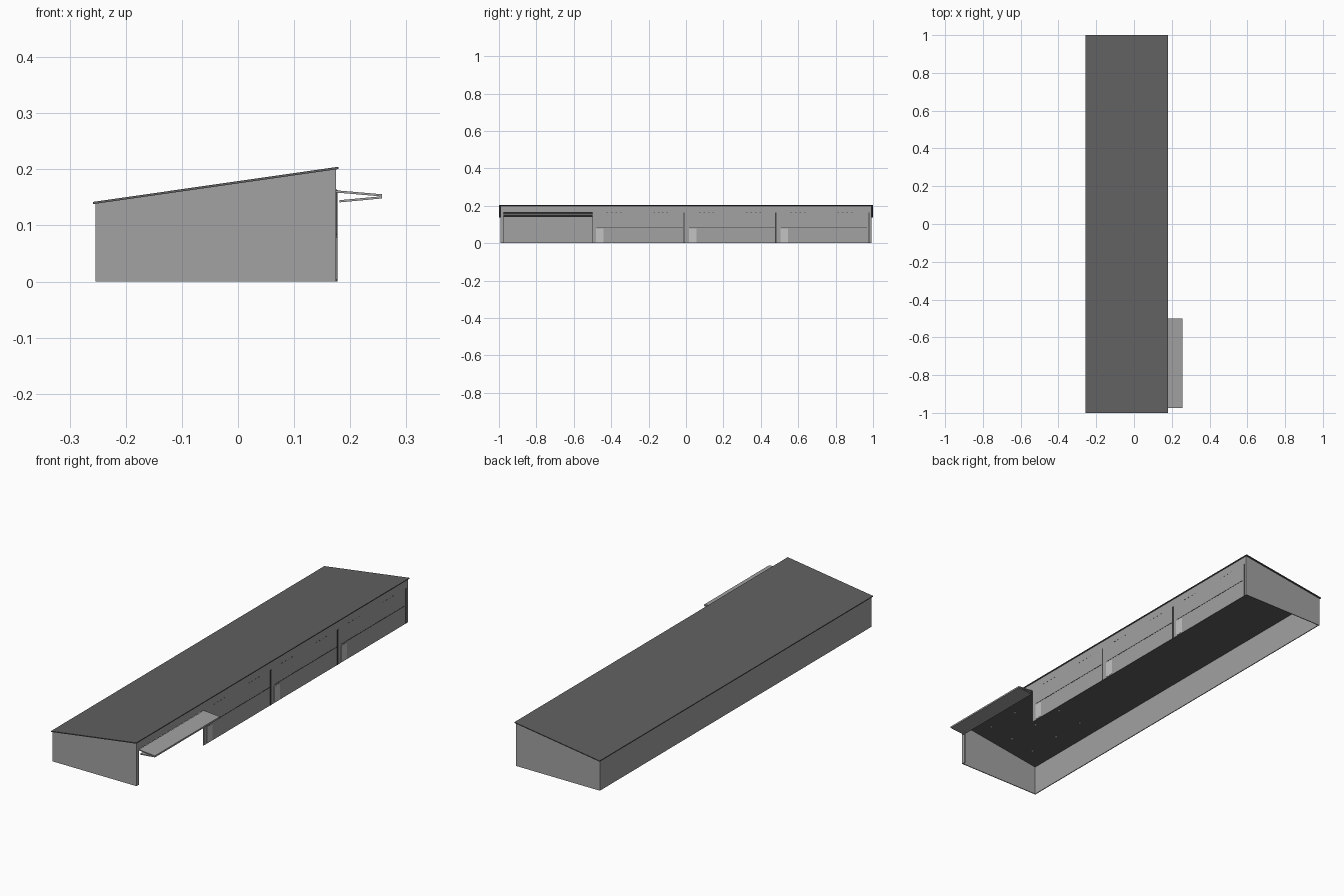
import bpy, math

if "Cube" in bpy.data.objects:
    bpy.data.objects.remove(bpy.data.objects["Cube"])


def mat(name, v):
    m = bpy.data.materials.new(name)
    m.diffuse_color = (v, v, v, 1)
    m.use_nodes = True
    m.node_tree.nodes["Principled BSDF"].inputs["Base Color"].default_value = m.diffuse_color
    return m


WALL = mat("wall grey", 0.36)
ROOF = mat("roof dark grey", 0.12)
PALE = mat("pale grey", 0.55)
SEAM = mat("seam charcoal", 0.06)

XL, XR, YE = -0.254, 0.175, 0.993   # outer wall planes
T = 0.004                           # sheet thickness


def prism(name, profile, y0, y1, material):
    """Extrude an (x, z) outline from y0 to y1."""
    n = len(profile)
    verts = [(x, y, z) for y in (y0, y1) for x, z in profile]
    faces = [list(range(n)), list(range(2 * n - 1, n - 1, -1))]
    faces += [[i, i + n, (i + 1) % n + n, (i + 1) % n] for i in range(n)]
    me = bpy.data.meshes.new(name)
    me.from_pydata(verts, [], faces)
    me.materials.append(material)
    ob = bpy.data.objects.new(name, me)
    bpy.context.collection.objects.link(ob)
    # make the normals point outwards
    import bmesh
    bm = bmesh.new()
    bm.from_mesh(me)
    bmesh.ops.recalc_face_normals(bm, faces=bm.faces)
    bm.to_mesh(me)
    bm.free()
    return ob


def box(name, x0, x1, y0, y1, z0, z1, material):
    return prism(name, [(x0, z0), (x1, z0), (x1, z1), (x0, z1)], y0, y1, material)


# Sloping roof sheet
prism("roof", [(-0.258, 0.138), (0.179, 0.2005), (0.179, 0.2045), (-0.258, 0.142)],
      -1, 1, ROOF)

# Gable end walls and plain back wall
gable = [(XL, 0), (XR, 0), (XR, 0.2), (XL, 0.139)]
prism("front_gable", gable, -YE, -YE + T, WALL)
prism("back_gable", gable, YE - T, YE, WALL)
box("long_back_wall", XL, XL + T, -YE, YE, 0, 0.139, WALL)

# Door side: header above the doors, corner jambs
box("door_header", XR - T, XR, -YE, YE, 0.163, 0.2, WALL)
for name, y0, y1 in (("front_jamb", -YE, -0.975), ("back_jamb", 0.978, YE)):
    box(name, XR - T, XR, y0, y1, 0, 0.163, WALL)
box("jamb_seam", XR, XR + 0.0008, 0.977, 0.980, 0, 0.163, SEAM)

# Three closed folding doors, each with fold seam, wicket door and vents
for i, y0 in enumerate((-0.5, -0.005, 0.485)):
    y1 = (-0.005, 0.485, 0.978)[i]
    box(f"closed_door_{i}", XR - T, XR, y0, y1, 0, 0.163, WALL)
    box(f"door_fold_{i}", XR, XR + 0.0008, y0 + 0.022, y1 - 0.01, 0.083, 0.086, SEAM)
    box(f"wicket_door_{i}", XR, XR + 0.0012, y0 + 0.02, y0 + 0.06, 0.004, 0.078, PALE)
    for c in (0.115, 0.365):
        for k in range(4):
            y = y0 + c + (k - 1.5) * 0.024
            box("roller", XR, XR + 0.001, y - 0.004, y + 0.004, 0.1625, 0.164, SEAM)
    # dark post at the start of each bay
    if i:
        box(f"door_post_{i}", XR, XR + 0.002, y0 - 0.009, y0 - 0.002, 0, 0.163, SEAM)

# Open folding door, raised as a canopy
def leaf(name, xa, za, xb, zb):
    prism(name, [(xa, za - 0.002), (xb, zb - 0.002), (xb, zb + 0.002), (xa, za + 0.002)],
          -0.975, -0.5, WALL)


leaf("open_door_upper_leaf", 0.175, 0.1605, 0.257, 0.1535)
leaf("open_door_lower_leaf", 0.181, 0.143, 0.257, 0.1500)

# Small lamps under the roof of the open bay
for x in (-0.16, -0.04, 0.08):
    z = 0.138 + (x + 0.258) * 0.143
    for y in (-0.9, -0.735, -0.57):
        box("ceiling_lamp", x - 0.004, x + 0.004, y - 0.004, y + 0.004, z - 0.003, z + 0.001, PALE)
